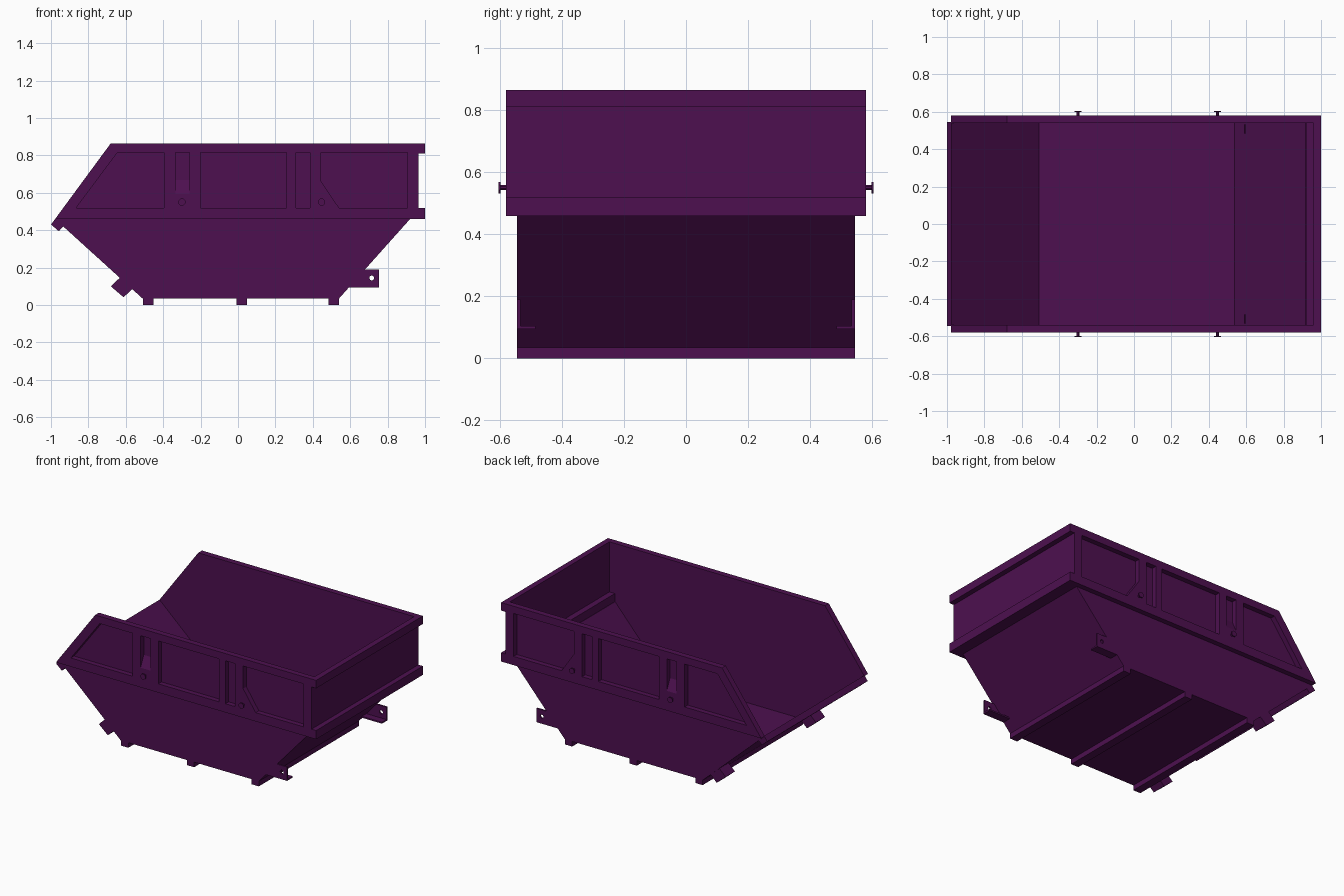
import bpy, bmesh, math
from mathutils import Vector

if "Cube" in bpy.data.objects:
    bpy.data.objects.remove(bpy.data.objects["Cube"])

mat = bpy.data.materials.new("purple_paint")
mat.diffuse_color = (0.075, 0.005, 0.08, 1)
mat.use_nodes = True
mat.node_tree.nodes["Principled BSDF"].inputs["Base Color"].default_value = mat.diffuse_color


def finish(name, bm, mirror=False):
    me = bpy.data.meshes.new(name)
    bm.to_mesh(me)
    bm.free()
    me.materials.append(mat)
    ob = bpy.data.objects.new(name, me)
    bpy.context.collection.objects.link(ob)
    if mirror:
        m = ob.modifiers.new("mirror", 'MIRROR')
        m.use_axis = (False, True, False)
        m.use_mirror_merge = False
    return ob


def prism(name, outline, y0, y1, hole=None, mirror=False):
    """Extrude an x,z outline (optionally with a hole) from y0 to y1."""
    bm = bmesh.new()
    edges = []
    for loop in [outline] + ([hole] if hole else []):
        vs = [bm.verts.new((x, y0, z)) for x, z in loop]
        edges += [bm.edges.new((vs[i - 1], vs[i])) for i in range(len(vs))]
    if hole:
        bmesh.ops.triangle_fill(bm, edges=edges, use_beauty=True)
    else:
        bm.faces.new(vs)
    ext = bmesh.ops.extrude_face_region(bm, geom=bm.faces[:])
    new = [g for g in ext["geom"] if isinstance(g, bmesh.types.BMVert)]
    bmesh.ops.translate(bm, verts=new, vec=(0, y1 - y0, 0))
    bmesh.ops.recalc_face_normals(bm, faces=bm.faces[:])
    return finish(name, bm, mirror)


def rect(x0, x1, z0, z1):
    return [(x0, z0), (x1, z0), (x1, z1), (x0, z1)]


def circle(x, z, r, n):
    return [(x + r * math.cos(math.tau * (i + .5) / n),
             z + r * math.sin(math.tau * (i + .5) / n)) for i in range(n)]


W, R = 0.545, 0.58     # half widths of the tub and of the rim frame

# open sheet-metal tub
prof = [(-.978, .46), (-.51, .035), (.54, .035), (.92, .46),
        (.965, .46), (.965, .865), (-.68, .865)]
bm = bmesh.new()
a = [bm.verts.new((x, -W, z)) for x, z in prof]
b = [bm.verts.new((x, W, z)) for x, z in prof]
bm.faces.new(a)
bm.faces.new(b[::-1])
for i in range(5):
    bm.faces.new((a[i + 1], a[i], b[i], b[i + 1]))
tub = finish("tub", bm)
sol = tub.modifiers.new("thickness", 'SOLIDIFY')
sol.thickness = 0.006
sol.offset = -1

# side rails and posts that frame the recessed panels
prism("side_top_rail", [(-.717, .815), (1, .815), (1, .865), (-.68, .865)], W, R, mirror=True)
prism("side_lower_rail", [(-.978, .46), (1, .46), (1, .52), (-.934, .52)], W, R, mirror=True)
prism("sloped_post", [(-.934, .52), (-.865, .52), (-.645, .815), (-.717, .815)], W, R, mirror=True)
for x0, x1 in [(-.395, -.335), (-.26, -.2), (.26, .31), (.905, .965)]:
    prism("side_post", rect(x0, x1, .52, .815), W, R, mirror=True)
prism("gusset_post", [(.385, .52), (.54, .52), (.445, .66), (.445, .815), (.385, .815)],
      W, R, mirror=True)

# sloping filler at the bottom of the narrow slot
bm = bmesh.new()
sec = [(W, .52), (R, .52), (R, .595), (W, .67)]
l = [bm.verts.new((-.335, y, z)) for y, z in sec]
r = [bm.verts.new((-.26, y, z)) for y, z in sec]
bm.faces.new(l)
bm.faces.new(r)
for i in range(4):
    bm.faces.new((l[i - 1], l[i], r[i], r[i - 1]))
bmesh.ops.recalc_face_normals(bm, faces=bm.faces[:])
finish("slot_ramp", bm, mirror=True)

# end rails
prism("end_top_rail", rect(.965, 1, .81, .865), -R, R)
prism("end_lower_rail", rect(.92, 1, .46, .52), -R, R)

# lip along the low end
prism("low_end_lip", [(-.978, .46), (-1, .431), (-.958, .395), (-.934, .42)], -W, W)

# lifting pegs with flat heads
for x in (-.3, .447):
    prism("peg_stem", circle(x, .551, .009, 8), R, .6, mirror=True)
    prism("peg_head", circle(x, .551, .02, 8), .598, .604, mirror=True)

# floor skids
for x in (-.48, .02, .512):
    prism("floor_skid", rect(x - .028, x + .028, 0, .037), -W, W)

# stub feet on the sloping low end
prism("stub_foot", [(-.68, .1), (-.612, .042), (-.565, .085), (-.632, .146)],
      W - .105, W - .005, mirror=True)

# pierced lugs with an inward flange
prism("lug_plate", [(.592, .095), (.755, .095), (.755, .19), (.676, .19)],
      W - .012, W, hole=circle(.715, .145, .013, 12), mirror=True)
prism("lug_flange", rect(.592, .755, .095, .105), W - .06, W - .012, mirror=True)
